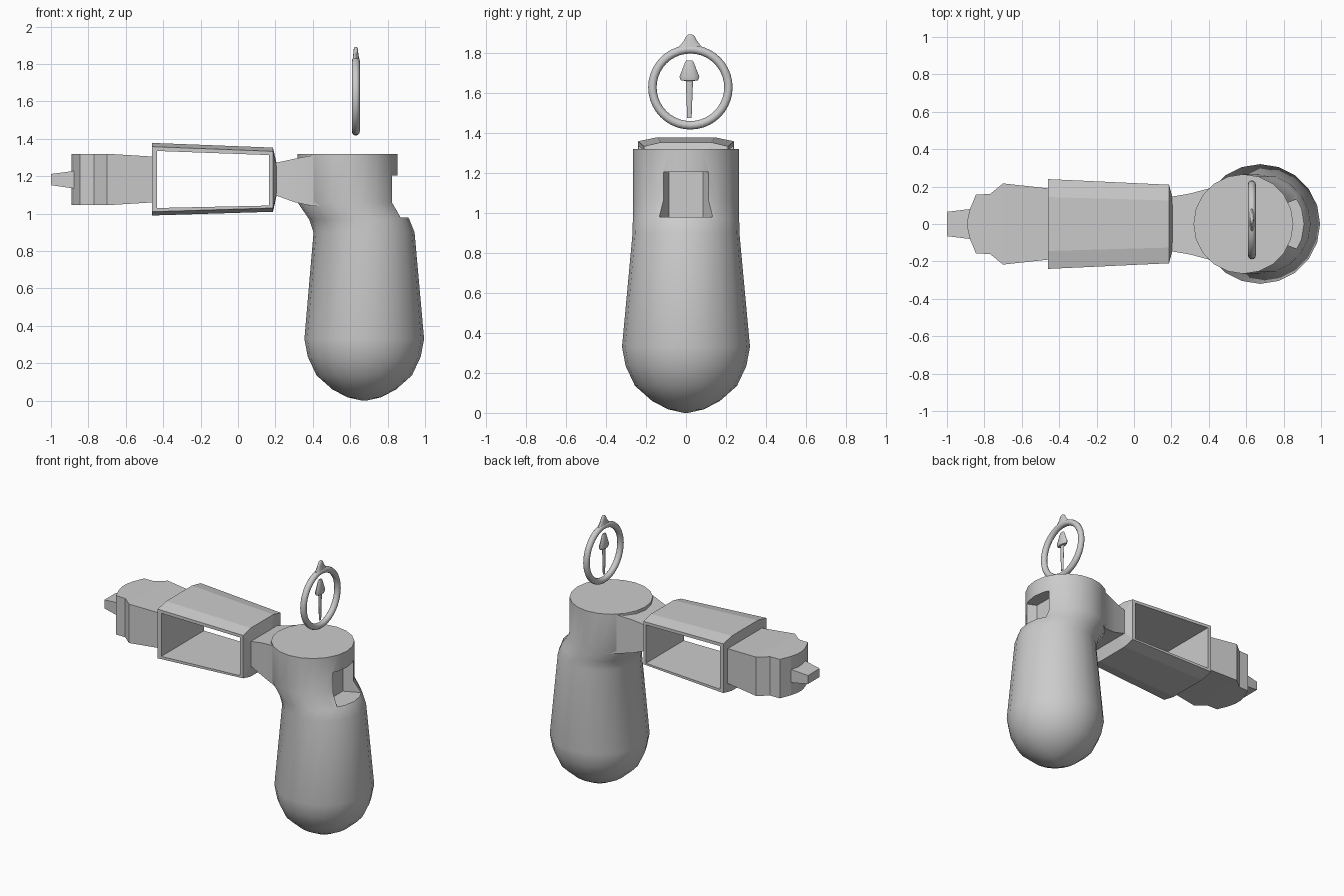
import bpy, bmesh, math

if "Cube" in bpy.data.objects:
    bpy.data.objects.remove(bpy.data.objects["Cube"])


def loft(name, rings, smooth=None):
    """Skin a list of equal-length point rings and cap both ends."""
    bm = bmesh.new()
    vs = [[bm.verts.new(p) for p in ring] for ring in rings]
    n = len(rings[0])
    for a, b in zip(vs, vs[1:]):
        for i in range(n):
            j = (i + 1) % n
            bm.faces.new((a[i], a[j], b[j], b[i]))
    bm.faces.new(vs[0])
    bm.faces.new(vs[-1])
    bmesh.ops.recalc_face_normals(bm, faces=bm.faces)
    me = bpy.data.meshes.new(name)
    bm.to_mesh(me)
    bm.free()
    ob = bpy.data.objects.new(name, me)
    bpy.context.collection.objects.link(ob)
    if smooth:
        set_smooth(ob, smooth)
    return ob


def set_smooth(ob, angle):
    bpy.ops.object.select_all(action='DESELECT')
    ob.select_set(True)
    bpy.context.view_layer.objects.active = ob
    bpy.ops.object.shade_smooth_by_angle(angle=math.radians(angle))


def ellipse(cx, cy, z, rx, ry, n=20):
    return [(cx + rx * math.cos(2 * math.pi * i / n),
             cy + ry * math.sin(2 * math.pi * i / n), z) for i in range(n)]


def rect(x, y, z0, z1):
    return [(x, -y, z0), (x, y, z0), (x, y, z1), (x, -y, z1)]


def crowned(x, y, z0, z1, c=0.02):
    """Rectangle whose top and bottom edges are slightly crowned."""
    m = 0.6 * y
    return [(x, -y, z0 + c), (x, -m, z0), (x, m, z0), (x, y, z0 + c),
            (x, y, z1 - c), (x, m, z1), (x, -m, z1), (x, -y, z1 - c)]


def cut(ob, cutter):
    mod = ob.modifiers.new("cut", 'BOOLEAN')
    mod.operation, mod.solver, mod.object = 'DIFFERENCE', 'EXACT', cutter
    bpy.context.view_layer.objects.active = ob
    bpy.ops.object.modifier_apply(modifier=mod.name)
    bpy.data.objects.remove(cutter)


# Bulbous handle with round head: centre x, z, x radius, y radius
handle = loft("handle", [ellipse(cx, 0, z, rx, ry) for cx, z, rx, ry in (
    (0.675, 0.0, 0.01, 0.01), (0.675, 0.018, 0.09, 0.09),
    (0.675, 0.06, 0.17, 0.17), (0.675, 0.135, 0.255, 0.255),
    (0.675, 0.235, 0.302, 0.302), (0.675, 0.33, 0.32, 0.32),
    (0.674, 0.90, 0.27, 0.267), (0.648, 0.97, 0.268, 0.266),
    (0.585, 1.06, 0.267, 0.266), (0.585, 1.32, 0.267, 0.266))])

# Notch in the back of the head
cut(handle, loft("notch_cutter", [
    rect(0.76, 0.085, 0.98, 1.205), rect(0.86, 0.13, 0.98, 1.205),
    rect(1.05, 0.21, 0.98, 1.205)]))
set_smooth(handle, 40)

# Flared neck between the head and the frame
loft("neck", [rect(*s) for s in (
    (0.195, 0.145, 1.10, 1.27), (0.30, 0.163, 1.062, 1.293),
    (0.40, 0.19, 1.04, 1.312), (0.46, 0.225, 1.04, 1.317),
    (0.52, 0.25, 1.07, 1.318))], 25)

# Open frame with a window through both sides
frame = loft("frame", [crowned(*s) for s in (
    (-0.46, 0.24, 0.99, 1.378), (0.187, 0.21, 1.01, 1.353),
    (0.205, 0.145, 1.09, 1.275))])
cut(frame, loft("window_cutter", [
    rect(-0.433, 0.5, 1.03, 1.335), rect(0.165, 0.5, 1.043, 1.313)]))

# Stepped muzzle block
loft("muzzle", [rect(*s) for s in (
    (-0.455, 0.19, 1.06, 1.305), (-0.70, 0.217, 1.045, 1.32),
    (-0.77, 0.16, 1.045, 1.32), (-0.845, 0.158, 1.045, 1.32),
    (-0.877, 0.08, 1.045, 1.32), (-0.89, 0.025, 1.045, 1.32))])

# Nub at the very tip
loft("tip_nub", [rect(-0.86, 0.082, 1.132, 1.23),
                 rect(-1.0, 0.065, 1.152, 1.212)])

# Floating sight ring
bpy.ops.mesh.primitive_torus_add(
    location=(0.63, 0.022, 1.628), rotation=(0, math.pi / 2, 0),
    major_radius=0.19, minor_radius=0.021, major_segments=40, minor_segments=12)
ring = bpy.context.object
ring.name = "sight_ring"
set_smooth(ring, 60)

# Pointed bump on top of the ring
loft("ring_bump", [ellipse(0.63, 0.022, z, rx, ry, 12) for z, rx, ry in (
    (1.815, 0.018, 0.075), (1.845, 0.015, 0.045), (1.865, 0.012, 0.03),
    (1.882, 0.011, 0.022), (1.892, 0.006, 0.01))], 60)

# Arrow needle inside the ring
loft("sight_needle", [ellipse(0.63, 0.017, z, r * 0.4, r, 12) for z, r in (
    (1.475, 0.011), (1.66, 0.018), (1.662, 0.042), (1.68, 0.05),
    (1.755, 0.021), (1.762, 0.015))], 40)
